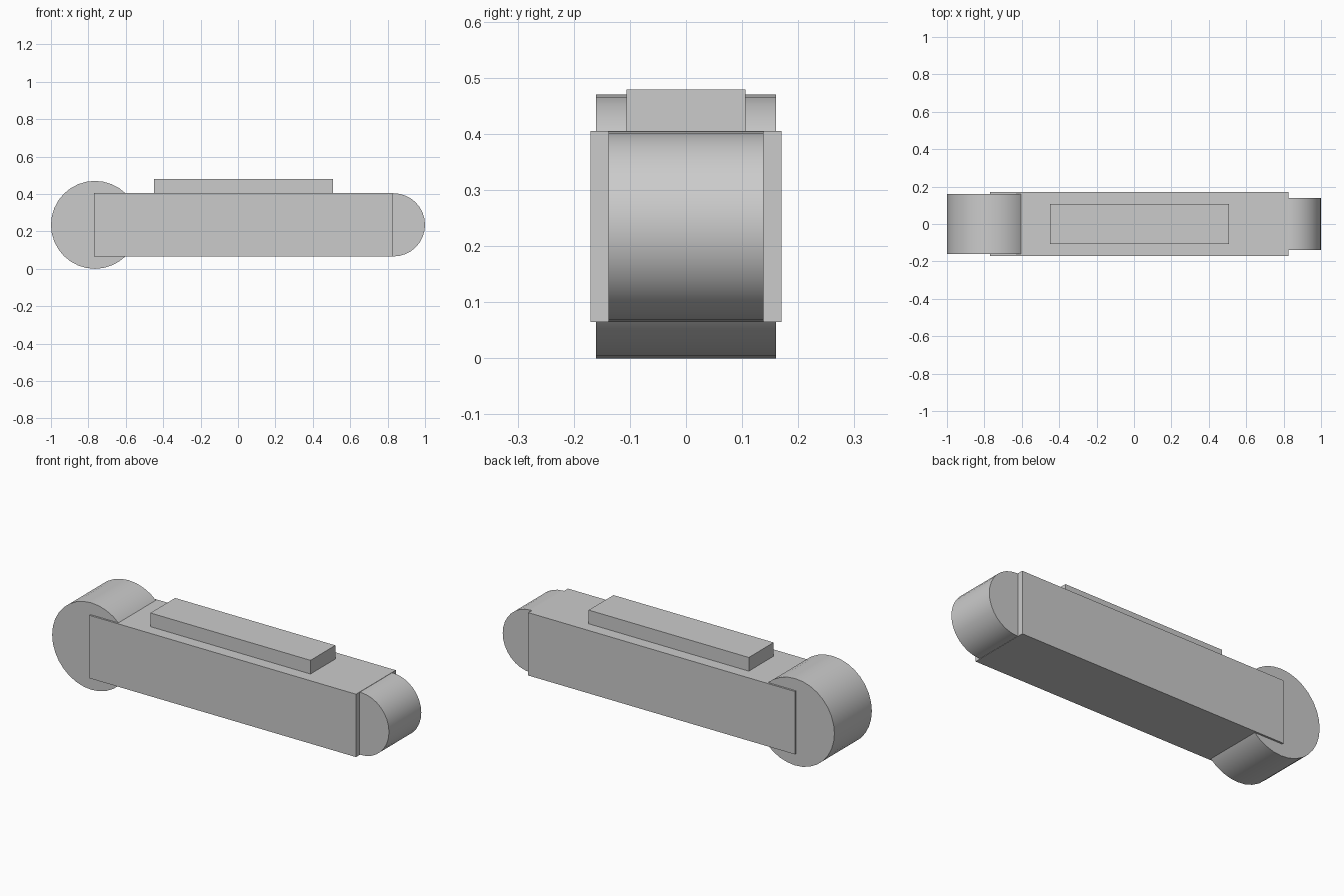
import bpy
import math

old = bpy.data.objects.get("Cube")
if old:
    bpy.data.objects.remove(old, do_unlink=True)

grey = bpy.data.materials.new("light_grey")
grey.use_nodes = True
colour = (0.6, 0.6, 0.6, 1)
grey.diffuse_color = colour
grey.node_tree.nodes["Principled BSDF"].inputs["Base Color"].default_value = colour


def box(name, x0, x1, half_depth, z0, z1):
    """Block centred on y, given by its x and z limits."""
    bpy.ops.mesh.primitive_cube_add(size=1, location=((x0 + x1) / 2, 0, (z0 + z1) / 2))
    ob = bpy.context.object
    ob.name = name
    ob.scale = (x1 - x0, 2 * half_depth, z1 - z0)
    bpy.ops.object.transform_apply(location=False, rotation=False, scale=True)
    ob.data.materials.append(grey)
    return ob


def drum(name, x, radius, half_depth):
    """Smooth cylinder lying along y, on the centre line of the body."""
    bpy.ops.mesh.primitive_cylinder_add(
        vertices=32, radius=radius, depth=2 * half_depth,
        location=(x, 0, 0.235), rotation=(math.pi / 2, 0, 0))
    ob = bpy.context.object
    ob.name = name
    bpy.ops.object.transform_apply(location=False, rotation=True, scale=False)
    bpy.ops.object.shade_smooth_by_angle(angle=math.radians(30))
    ob.data.materials.append(grey)
    return ob


# Long main block with a raised pad on top
box("body", -0.77, 0.825, 0.17, 0.065, 0.405)
box("top_pad", -0.45, 0.508, 0.106, 0.40, 0.479)

# Rounded ends: a large drum and a smaller, narrower one
drum("large_end_drum", -0.765, 0.235, 0.16)
drum("small_end_drum", 0.831, 0.169, 0.138)
